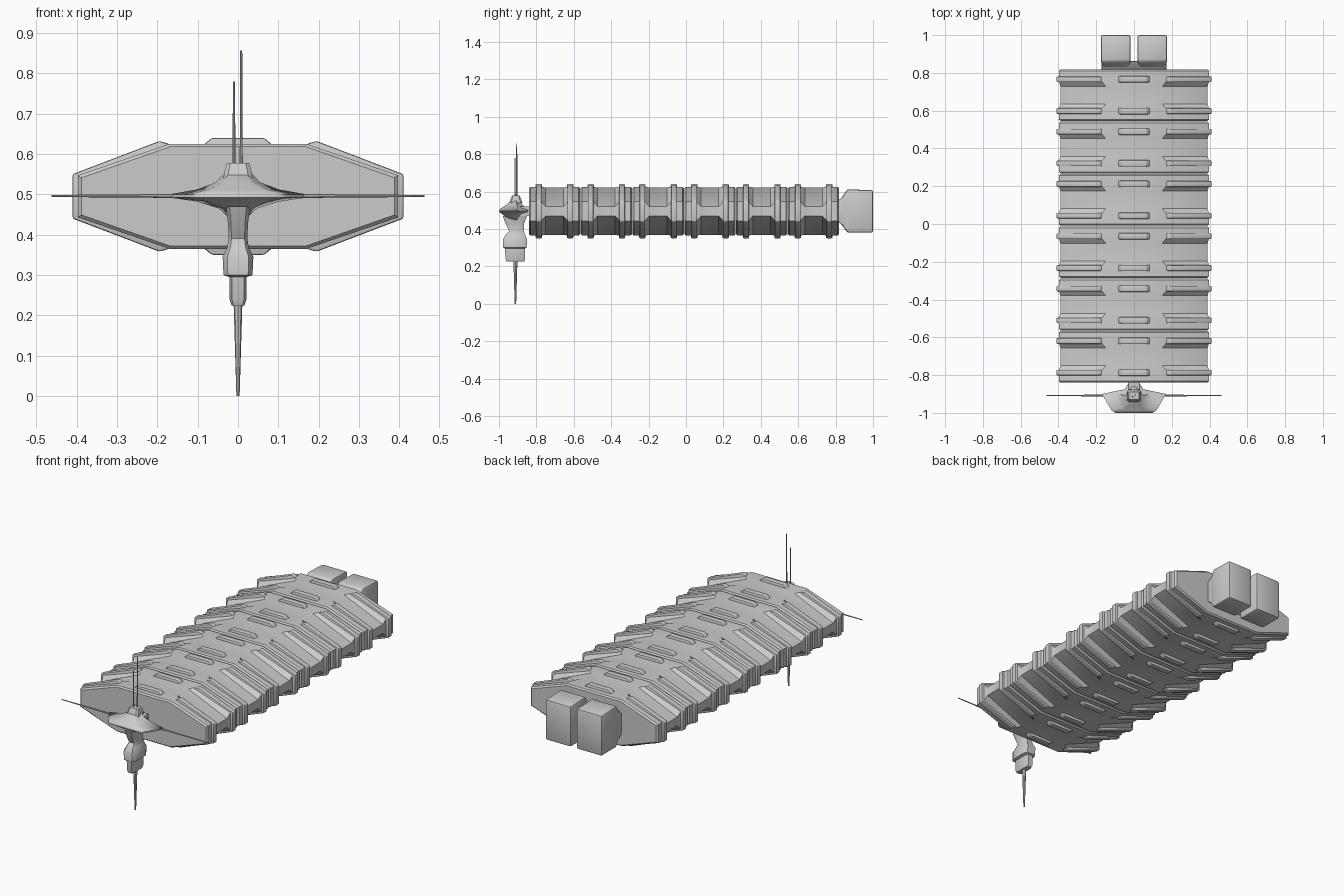
import bpy, bmesh, math
from mathutils import Vector

if "Cube" in bpy.data.objects:
    bpy.data.objects.remove(bpy.data.objects["Cube"], do_unlink=True)

grey = bpy.data.materials.new("hull grey")
grey.use_nodes = True
grey.diffuse_color = (0.6, 0.6, 0.6, 1)
grey.node_tree.nodes["Principled BSDF"].inputs["Base Color"].default_value = (0.6, 0.6, 0.6, 1)

MID = 0.495      # height of the hull axis
PITCH = 0.277    # length of one container
START = -0.84    # front of the first container


def loft(name, rings, smooth=35, bevel=0.0):
    """Skin a list of equal rings of points and cap both ends."""
    bm = bmesh.new()
    loops = [[bm.verts.new(p) for p in ring] for ring in rings]
    n = len(loops[0])
    for a, b in zip(loops, loops[1:]):
        for i in range(n):
            j = (i + 1) % n
            bm.faces.new((a[i], a[j], b[j], b[i]))
    bm.faces.new(loops[0])
    bm.faces.new(loops[-1])
    bmesh.ops.recalc_face_normals(bm, faces=bm.faces)
    if bevel:
        bmesh.ops.bevel(bm, geom=bm.edges[:], offset=bevel, segments=2,
                        profile=0.5, affect='EDGES')
    mesh = bpy.data.meshes.new(name)
    bm.to_mesh(mesh)
    bm.free()
    mesh.shade_smooth()
    mesh.set_sharp_from_angle(angle=math.radians(smooth))
    mesh.materials.append(grey)
    obj = bpy.data.objects.new(name, mesh)
    bpy.context.collection.objects.link(obj)
    return obj


def octagon(y, top, height, side, side_half):
    """Wide eight-sided hull section across the ship."""
    q = [(top, height), (side, side_half), (side, -side_half), (top, -height)]
    q += [(-x, -z) for x, z in q]
    return [(x, y, MID + z) for x, z in q]


def slab(name, outline, y, width, bevel):
    """Flat cross-ship plate with softened edges."""
    return loft(name, [[(x, y + s * width / 2, MID + z) for x, z in outline]
                       for s in (-1, 1)], bevel=bevel)


def ring(z, hx, y0, y1, cut=0.3):
    """Horizontal rectangle with cut corners."""
    cy, hy = (y0 + y1) / 2, (y1 - y0) / 2
    k = 1 - cut
    pts = [(1, k), (k, 1), (-k, 1), (-1, k), (-1, -k), (-k, -1), (k, -1), (1, -k)]
    return [(hx * u, cy + hy * v, z) for u, v in pts]


# Cargo containers: full ends, waisted sides between two ribs
rib = [(0.17, 0.13), (0.195, 0.137), (0.41, 0.055),
       (0.41, -0.055), (0.195, -0.137), (0.17, -0.13)]
ridge = [(0.085, 0.128), (0.065, 0.145), (-0.065, 0.145), (-0.085, 0.128)]
ridge += [(-x, -z) for x, z in ridge]
for i in range(6):
    y = START + i * PITCH
    end = y + PITCH - 0.003
    full = (0.17, 0.13, 0.397, 0.052)
    waist = (0.15, 0.127, 0.39, 0.025)
    lip = (0.168, 0.123, 0.388, 0.046)
    loft(f"container_{i + 1}", [
        octagon(y, *lip), octagon(y + 0.008, *full), octagon(y + 0.065, *full),
        octagon(y + 0.09, *waist), octagon(end - 0.09, *waist),
        octagon(end - 0.065, *full), octagon(end - 0.008, *full), octagon(end, *lip)])
    for j, off in enumerate((0.053, PITCH - 0.056)):
        tag = f"{i + 1}_{j + 1}"
        for side, s in (("left", 1), ("right", -1)):
            slab(f"{side}_rib_{tag}", [(s * x, z) for x, z in rib], y + off, 0.03, 0.005)
        slab(f"centre_ridge_{tag}", ridge, y + off, 0.034, 0.005)


# Engine pods on a shared mount
def upright(y, x0, x1, z0, z1):
    return [(x0, y, z0), (x1, y, z0), (x1, y, z1), (x0, y, z1)]


loft("engine_mount", [upright(0.81, -0.172, 0.172, 0.44, 0.55),
                      upright(0.862, -0.172, 0.172, 0.4, 0.59)], bevel=0.005)
for side, s in (("left", 1), ("right", -1)):
    loft(f"{side}_engine_pod", [
        upright(0.82, s * 0.03, s * 0.165, 0.44, 0.55),
        upright(0.862, s * 0.018, s * 0.175, 0.38, 0.612),
        upright(1.0, s * 0.018, s * 0.175, 0.38, 0.607)], bevel=0.01)

# Command saucer: swept plan shrinking above and below its rim
plan = [(0.03, -0.845), (0.05, -0.875), (0.17, -0.9), (0.12, -0.985), (0.1, -1.0)]
plan += [(-x, y) for x, y in reversed(plan)]
levels = [(0.445, 0.15, 0.4), (0.465, 0.28, 0.6), (0.482, 0.6, 0.85), (0.492, 1, 1),
          (0.5, 1, 1), (0.512, 0.6, 0.85), (0.53, 0.32, 0.55), (0.552, 0.2, 0.32)]
loft("command_saucer", [[(x * sx, -0.91 + (y + 0.91) * sy, z) for x, y in plan]
                        for z, sx, sy in levels], smooth=50)
loft("command_turret", [ring(0.54, 0.036, -0.945, -0.875), ring(0.556, 0.034, -0.94, -0.88),
                        ring(0.578, 0.027, -0.93, -0.89)])

# Column under the saucer
loft("lower_column", [ring(0.225, 0.016, -0.96, -0.865), ring(0.24, 0.021, -0.965, -0.86),
                      ring(0.295, 0.021, -0.968, -0.86), ring(0.3, 0.036, -0.978, -0.852),
                      ring(0.345, 0.038, -0.978, -0.85), ring(0.368, 0.027, -0.965, -0.86),
                      ring(0.39, 0.023, -0.945, -0.868), ring(0.43, 0.025, -0.965, -0.865),
                      ring(0.47, 0.03, -0.98, -0.85)], smooth=50)
loft("neck", [[(x, y, z) for x, z in ((-0.03, 0.47), (0.03, 0.47), (0.03, 0.52), (-0.03, 0.52))]
              for y in (-0.9, -0.83)])


# Masts and spars
def spike(name, base, tip, r0, r1):
    base, tip = Vector(base), Vector(tip)
    turn = (tip - base).to_track_quat('Z', 'Y')
    loft(name, [[p + turn @ Vector((r * math.cos(a), r * math.sin(a), 0))
                 for a in (k * math.tau / 8 for k in range(8))]
                for p, r in ((base, r0), (tip, r1))])


spike("lower_mast", (0, -0.912, 0.235), (0, -0.912, 0), 0.011, 0.004)
spike("left_antenna", (0.008, -0.905, 0.55), (0.008, -0.905, 0.857), 0.004, 0.0025)
spike("right_antenna", (-0.01, -0.914, 0.55), (-0.01, -0.914, 0.78), 0.004, 0.0025)
for side, s in (("left", 1), ("right", -1)):
    spike(f"{side}_spar", (s * 0.14, -0.908, 0.496), (s * 0.462, -0.908, 0.496), 0.005, 0.0025)
